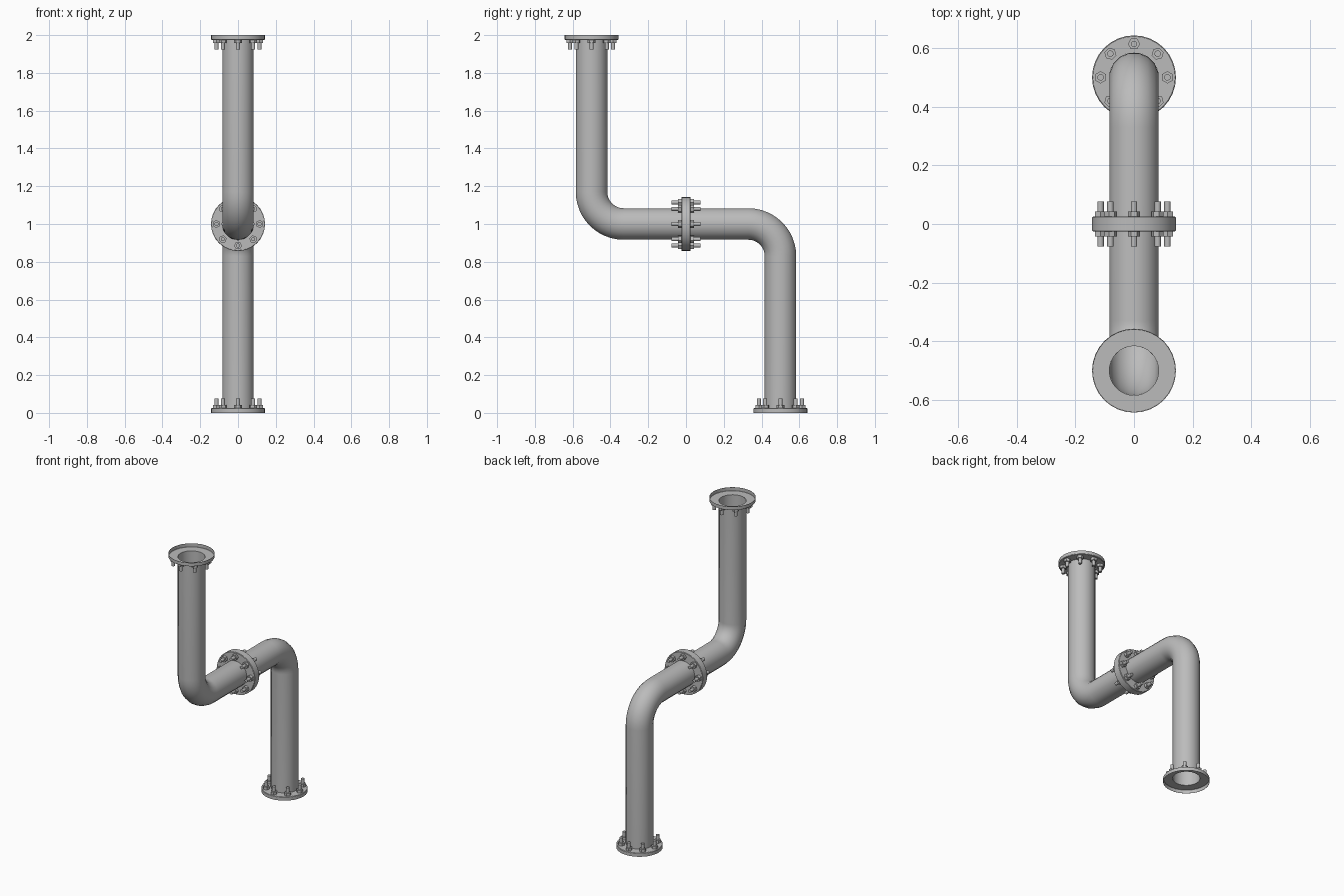
import bpy, bmesh, math
from mathutils import Matrix, Vector

cube = bpy.data.objects.get("Cube")
if cube:
    bpy.data.objects.remove(cube, do_unlink=True)

PIPE_R, BEND_R, FLANGE_R, FLANGE_T = 0.085, 0.17, 0.143, 0.025
BOLT_CIRCLE, BOLT_R, NUT_R = 0.114, 0.011, 0.021

steel = bpy.data.materials.new("grey_steel")
steel.use_nodes = True
steel.diffuse_color = (0.5, 0.5, 0.5, 1)
steel.node_tree.nodes["Principled BSDF"].inputs["Base Color"].default_value = (0.5, 0.5, 0.5, 1)


def finish(bm, name, matrix=Matrix()):
    bm.transform(matrix)
    mesh = bpy.data.meshes.new(name)
    bm.to_mesh(mesh)
    bm.free()
    mesh.materials.append(steel)
    obj = bpy.data.objects.new(name, mesh)
    bpy.context.collection.objects.link(obj)
    bpy.ops.object.select_all(action='DESELECT')
    obj.select_set(True)
    bpy.context.view_layer.objects.active = obj
    bpy.ops.object.shade_smooth_by_angle(angle=math.radians(35))
    return obj


def lathe(name, profile, sides, matrix):
    """Spin an open (radius, height) profile around z."""
    bm = bmesh.new()
    rings = [[bm.verts.new((r * math.cos(a), r * math.sin(a), h))
              for a in (math.tau * i / sides for i in range(sides))] for r, h in profile]
    for low, high in zip(rings, rings[1:]):
        for i in range(sides):
            j = (i + 1) % sides
            bm.faces.new((low[i], low[j], high[j], high[i]))
    return finish(bm, name, matrix)


def bolts(name, matrix):
    """Eight hexagonal nuts with round studs, standing on the flange."""
    bm = bmesh.new()
    for k in range(8):
        a = math.tau * k / 8
        spot = Vector((BOLT_CIRCLE * math.cos(a), BOLT_CIRCLE * math.sin(a), 0))
        for radius, sides, top in ((NUT_R, 6, 0.043), (BOLT_R, 12, 0.076)):
            depth = top - FLANGE_T
            place = Matrix.Translation(spot + Vector((0, 0, FLANGE_T + depth / 2)))
            bmesh.ops.create_cone(bm, cap_ends=True, segments=sides, radius1=radius,
                                  radius2=radius, depth=depth,
                                  matrix=place @ Matrix.Rotation(a, 4, 'Z'))
    return finish(bm, name, matrix)


def bend(cy, cz, start, end, steps=12):
    """Points and directions of a quarter bend, as (y, z, angle across the pipe)."""
    return [(cy + BEND_R * math.cos(a), cz + BEND_R * math.sin(a), a)
            for a in (start + (end - start) * i / steps for i in range(steps + 1))]


# Open-ended pipe: down, bend, across, bend, down
half = math.pi / 2
path = [(-0.5, 2 - FLANGE_T, math.pi)]
path += bend(-0.5 + BEND_R, 1 + BEND_R, math.pi, 3 * half)
path += [(y, z, a + math.pi) for y, z, a in bend(0.5 - BEND_R, 1 - BEND_R, half, 0)]
path += [(0.5, FLANGE_T, math.pi)]
bm = bmesh.new()
rings = []
for y, z, a in path:
    across = Vector((0, math.cos(a), math.sin(a)))
    rings.append([bm.verts.new(Vector((0, y, z)) + PIPE_R * (
        across * math.cos(t) + Vector((1, 0, 0)) * math.sin(t)))
        for t in (math.tau * (i + 0.5) / 16 for i in range(16))])
for low, high in zip(rings, rings[1:]):
    for i in range(16):
        j = (i + 1) % 16
        bm.faces.new((low[i], low[j], high[j], high[i]))
bmesh.ops.recalc_face_normals(bm, faces=bm.faces)
finish(bm, "pipe")

# Flanges: each is a dish whose open mouth is its mating face
dish = [(FLANGE_R - 0.001, 0.0), (FLANGE_R, 0.0), (FLANGE_R, FLANGE_T - 0.003),
        (FLANGE_R - 0.003, FLANGE_T), (PIPE_R - 0.001, FLANGE_T),
        (PIPE_R - 0.001, FLANGE_T - 0.001), (FLANGE_R - 0.001, FLANGE_T - 0.001),
        (FLANGE_R - 0.001, 0.0)]
places = {
    "bottom": Matrix.Translation((0, 0.5, 0)),
    "top": Matrix.Translation((0, -0.5, 2)) @ Matrix.Rotation(math.pi, 4, 'X'),
    "middle_back": Matrix.Translation((0, 0, 1)) @ Matrix.Rotation(-half, 4, 'X'),
    "middle_front": Matrix.Translation((0, 0, 1)) @ Matrix.Rotation(half, 4, 'X'),
}
for label, matrix in places.items():
    lathe(label + "_flange", dish, 32, matrix)
    bolts(label + "_bolts", matrix)
